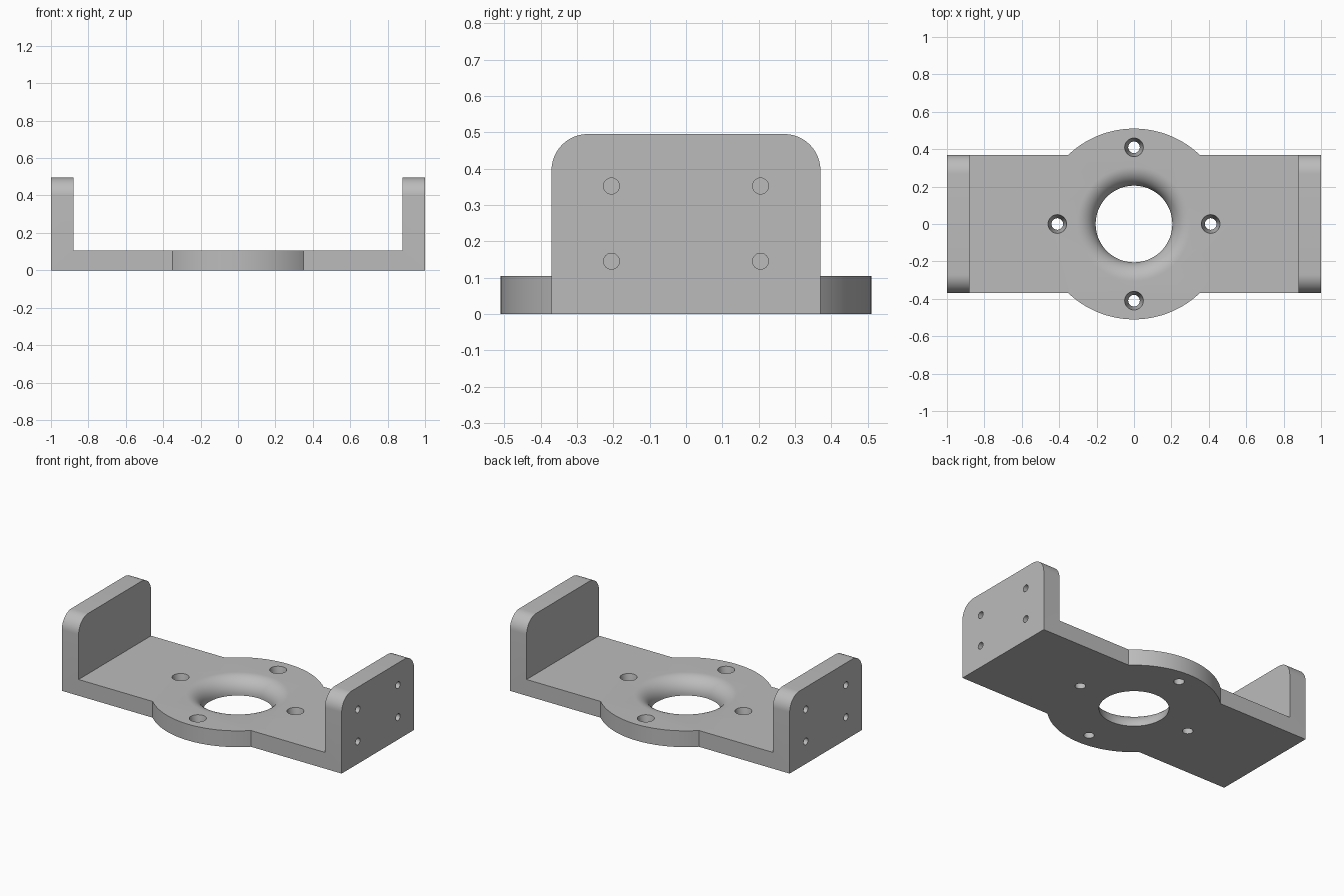
import bpy, bmesh, math
from mathutils import Matrix, Vector

old = bpy.data.objects.get("Cube")
if old:
    bpy.data.objects.remove(old, do_unlink=True)

THICK, WIDTH, WALL_X, TOP = 0.105, 0.37, 0.88, 0.495

grey = bpy.data.materials.new("plain grey")
grey.use_nodes = True
colour = (0.5, 0.5, 0.5, 1)
grey.diffuse_color = colour
grey.node_tree.nodes["Principled BSDF"].inputs["Base Color"].default_value = colour


def make_object(name, bm):
    bmesh.ops.recalc_face_normals(bm, faces=bm.faces)
    mesh = bpy.data.meshes.new(name)
    bm.to_mesh(mesh)
    bm.free()
    mesh.materials.append(grey)
    obj = bpy.data.objects.new(name, mesh)
    bpy.context.collection.objects.link(obj)
    return obj


def turned(name, profile, matrix=Matrix(), sides=64):
    """Solid of revolution about z from (radius, height) points, bottom to top."""
    bm = bmesh.new()
    rings = [[bm.verts.new((r * math.cos(a), r * math.sin(a), z))
              for a in (math.tau * i / sides for i in range(sides))]
             for r, z in profile]
    for low, high in zip(rings, rings[1:]):
        for i in range(sides):
            j = (i + 1) % sides
            bm.faces.new((low[i], low[j], high[j], high[i]))
    bm.faces.new(rings[0][::-1])
    bm.faces.new(rings[-1])
    bm.transform(matrix)
    return make_object(name, bm)


def combine(target, tool, operation):
    """Apply a boolean and discard the helper."""
    tool.hide_render = True
    mod = target.modifiers.new("cut", "BOOLEAN")
    mod.operation, mod.object, mod.solver = operation, tool, "EXACT"
    bpy.context.view_layer.objects.active = target
    bpy.ops.object.modifier_apply(modifier=mod.name)
    bpy.data.objects.remove(tool, do_unlink=True)


# U-shaped body: side outline pushed through the depth
bm = bmesh.new()
outline = [(-1, 0), (1, 0), (1, TOP), (WALL_X, TOP), (WALL_X, THICK),
           (-WALL_X, THICK), (-WALL_X, TOP), (-1, TOP)]
face = bm.faces.new([bm.verts.new((x, -WIDTH, z)) for x, z in outline])
pushed = bmesh.ops.extrude_face_region(bm, geom=[face])["geom"]
bmesh.ops.translate(bm, vec=Vector((0, 2 * WIDTH, 0)),
                    verts=[g for g in pushed if isinstance(g, bmesh.types.BMVert)])
# Round the upper corners of both upright walls
corners = [e for e in bm.edges
           if all(v.co.z > TOP - 0.01 for v in e.verts)
           and abs(e.verts[0].co.y - e.verts[1].co.y) < 0.01]
bmesh.ops.bevel(bm, geom=corners, offset=0.1, segments=12, profile=0.5,
                affect="EDGES", clamp_overlap=False)
bracket = make_object("mounting_bracket", bm)

# Round hub in the middle of the plate
combine(bracket, turned("hub", [(0.51, 0), (0.51, THICK)], sides=128), "UNION")

# Central bore with a rounded upper rim
bore, fillet = 0.205, 0.1
rim = [(bore + fillet * (1 - math.cos(a)), THICK - fillet * (1 - math.sin(a)))
       for a in (math.pi / 2 * i / 12 for i in range(13))]
profile = [(bore, -0.1)] + rim + [(bore + fillet, THICK + 0.1)]
combine(bracket, turned("bore_cutter", profile, sides=96), "DIFFERENCE")

# Four tapered screw holes around the bore
taper = [(0.031, -0.05), (0.031, 0.005), (0.05, THICK), (0.05, THICK + 0.05)]
for i in range(4):
    place = Matrix.Rotation(i * math.pi / 2, 4, "Z") @ Matrix.Translation((0.41, 0, 0))
    combine(bracket, turned("screw_cutter", taper, place, 32), "DIFFERENCE")

# Blind holes in the outer face of each wall
for side in (-1, 1):
    for y in (-0.205, 0.205):
        for z in (0.145, 0.352):
            place = (Matrix.Translation((side, y, z))
                     @ Matrix.Rotation(math.pi / 2, 4, "Y"))
            pin = turned("pin_cutter", [(0.022, -0.08), (0.022, 0.08)], place, 24)
            combine(bracket, pin, "DIFFERENCE")

# Smooth curves, crisp edges
bpy.ops.object.select_all(action="DESELECT")
bracket.select_set(True)
bpy.context.view_layer.objects.active = bracket
bpy.ops.object.shade_smooth_by_angle(angle=math.radians(30))
